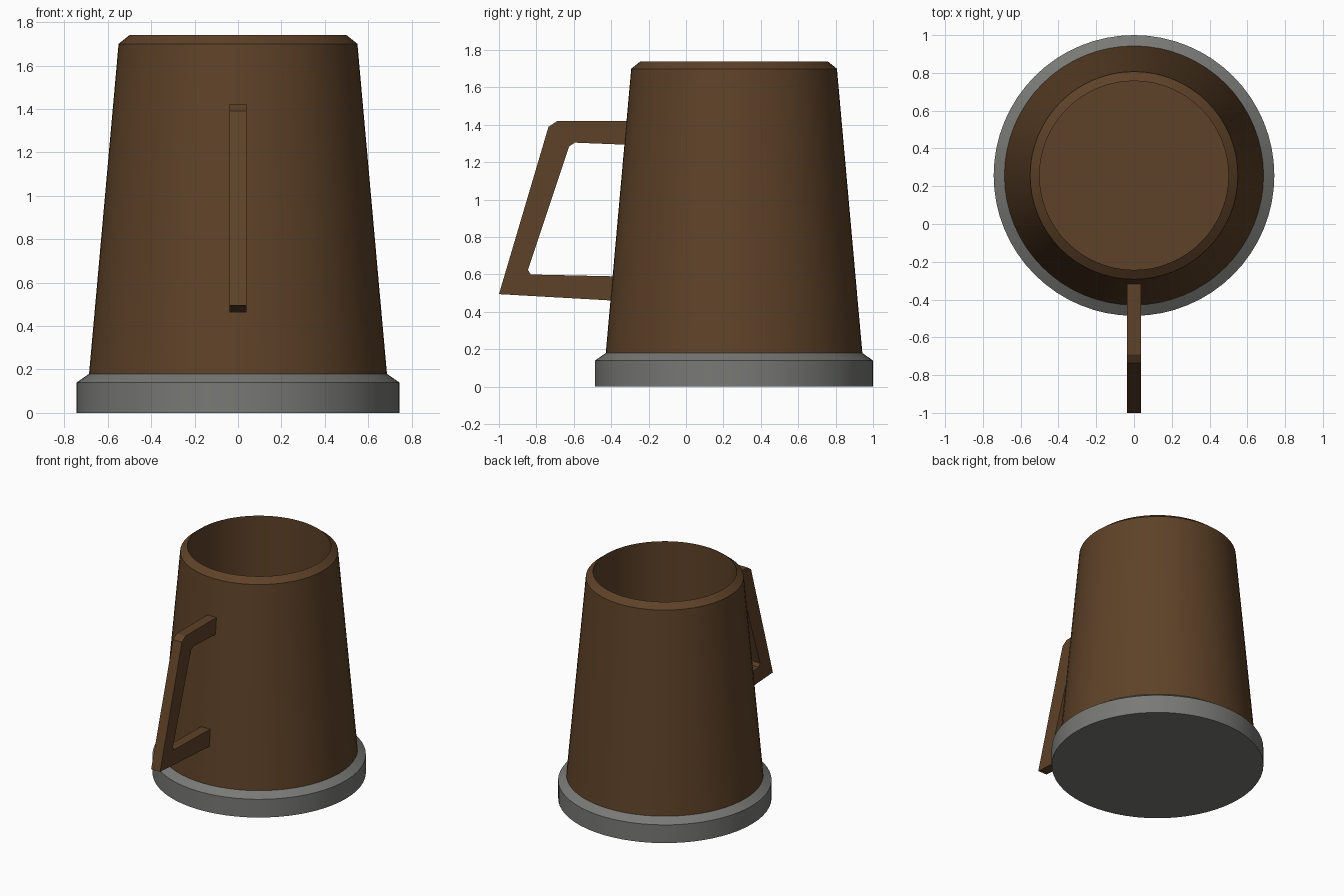
import bpy, bmesh, math

if "Cube" in bpy.data.objects:
    bpy.data.objects.remove(bpy.data.objects["Cube"])

CY = 0.257      # centre of the round parts along y
SEGMENTS = 64


def material(name, colour):
    m = bpy.data.materials.new(name)
    m.diffuse_color = (*colour, 1)
    m.use_nodes = True
    m.node_tree.nodes["Principled BSDF"].inputs["Base Color"].default_value = m.diffuse_color
    return m


def finish(name, bm, mat, smooth=False):
    bmesh.ops.recalc_face_normals(bm, faces=bm.faces)
    mesh = bpy.data.meshes.new(name)
    bm.to_mesh(mesh)
    bm.free()
    mesh.materials.append(mat)
    obj = bpy.data.objects.new(name, mesh)
    bpy.context.collection.objects.link(obj)
    if smooth:
        bpy.ops.object.select_all(action='DESELECT')
        obj.select_set(True)
        bpy.context.view_layer.objects.active = obj
        bpy.ops.object.shade_smooth_by_angle(angle=math.radians(25))
    return obj


def lathe(name, profile, mat):
    """Stack rings of (radius, z) and cap both ends."""
    bm = bmesh.new()
    rings = []
    for r, z in profile:
        rings.append([bm.verts.new((r * math.cos(a), CY + r * math.sin(a), z))
                      for a in (2 * math.pi * i / SEGMENTS for i in range(SEGMENTS))])
    for low, high in zip(rings, rings[1:]):
        for i in range(SEGMENTS):
            j = (i + 1) % SEGMENTS
            bm.faces.new((low[i], low[j], high[j], high[i]))
    bm.faces.new(rings[0])
    bm.faces.new(rings[-1])
    return finish(name, bm, mat, smooth=True)


brown = material("dark_wood", (0.112, 0.054, 0.021))
grey = material("grey_metal", (0.19, 0.194, 0.18))

# Metal foot with a chamfered upper edge
lathe("base", [(0.743, 0), (0.743, 0.14), (0.686, 0.18)], grey)

# Tapered hollow cup: outer wall, chamfered rim, inner wall, floor
lathe("cup", [(0.686, 0.18), (0.55, 1.70), (0.50, 1.74), (0.50, 0.22)], brown)

# Angular handle: flat (y, z) outline given thickness along x
outline = [(-0.30, 1.42), (-0.69, 1.42), (-0.735, 1.39), (-1.0, 0.495), (-0.38, 0.46),
           (-0.38, 0.59), (-0.83, 0.60), (-0.845, 0.625), (-0.625, 1.285),
           (-0.595, 1.305), (-0.30, 1.293)]
bm = bmesh.new()
side = bm.faces.new([bm.verts.new((-0.038, y, z)) for y, z in outline])
extruded = bmesh.ops.extrude_face_region(bm, geom=[side], use_keep_orig=True)
moved = [v for v in extruded["geom"] if isinstance(v, bmesh.types.BMVert)]
bmesh.ops.translate(bm, verts=moved, vec=(0.076, 0, 0))
finish("handle", bm, brown)
